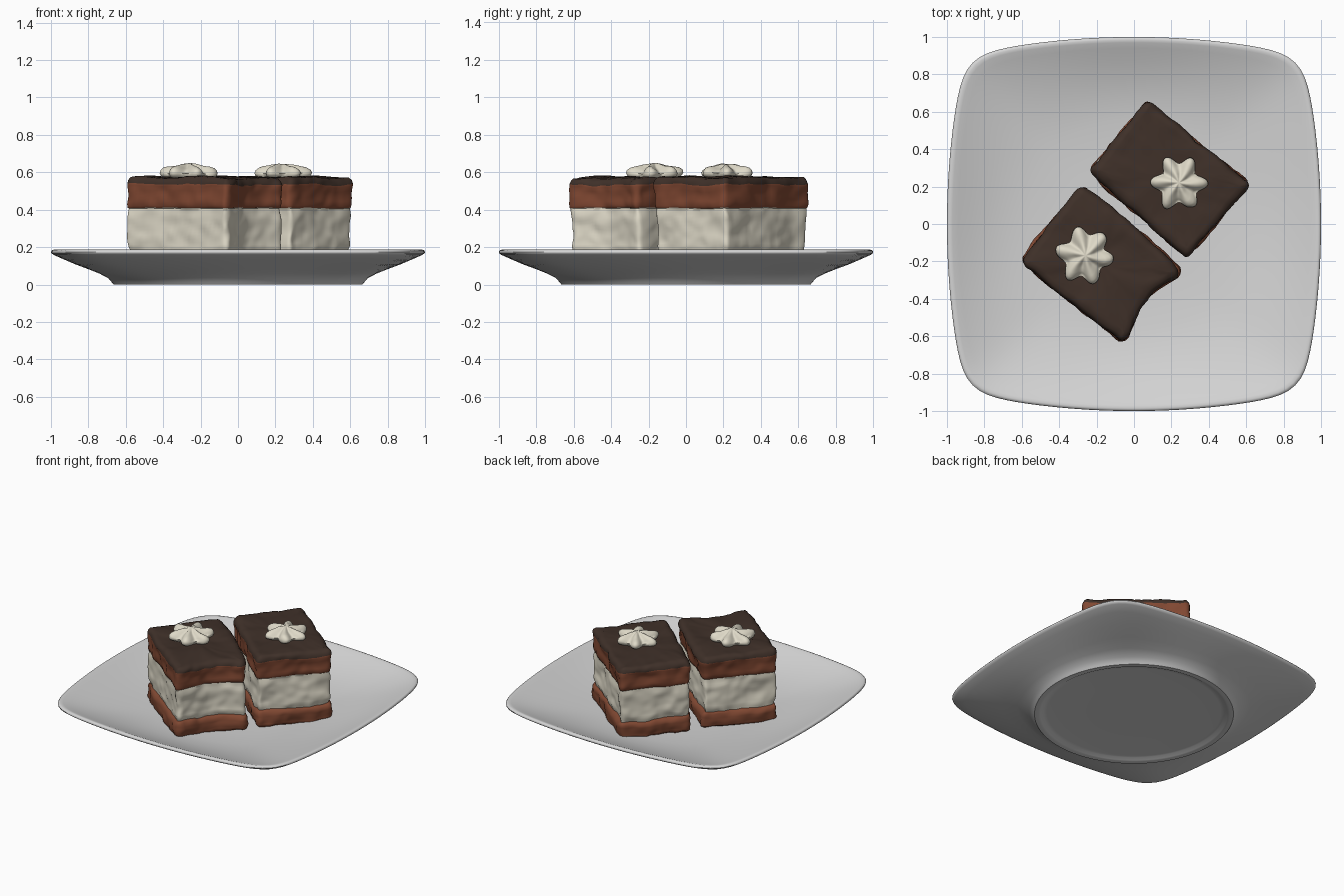
import bpy, bmesh, math
from mathutils import Vector, noise

if "Cube" in bpy.data.objects:
    bpy.data.objects.remove(bpy.data.objects["Cube"])


def material(name, rgb):
    m = bpy.data.materials.new(name)
    m.diffuse_color = (*rgb, 1)
    m.use_nodes = True
    m.node_tree.nodes["Principled BSDF"].inputs["Base Color"].default_value = m.diffuse_color
    return m


PLATE = material("plate grey", (0.66, 0.66, 0.66))
SPONGE = material("sponge brown", (0.22, 0.065, 0.032))
CREAM = material("cream white", (0.74, 0.70, 0.58))
GLAZE = material("dark chocolate", (0.05, 0.030, 0.022))


def loft(name, rings, mats, ring_mats=None, angle=50):
    """Skin closed rings of points; both ends are closed with a fan."""
    bm = bmesh.new()
    vr = [[bm.verts.new(p) for p in r] for r in rings]
    n = len(vr[0])
    for k in range(len(vr) - 1):
        for i in range(n):
            j = (i + 1) % n
            f = bm.faces.new((vr[k][i], vr[k][j], vr[k + 1][j], vr[k + 1][i]))
            f.material_index = ring_mats[k] if ring_mats else 0
    for k, flip in ((0, True), (-1, False)):
        c = bm.verts.new(sum((v.co for v in vr[k]), Vector()) / n)
        for i in range(n):
            a, b = vr[k][i], vr[k][(i + 1) % n]
            f = bm.faces.new((b, a, c) if flip else (a, b, c))
            f.material_index = ring_mats[k] if ring_mats else 0
    me = bpy.data.meshes.new(name)
    bm.to_mesh(me)
    bm.free()
    for m in mats:
        me.materials.append(m)
    ob = bpy.data.objects.new(name, me)
    bpy.context.collection.objects.link(ob)
    bpy.ops.object.select_all(action='DESELECT')
    ob.select_set(True)
    bpy.context.view_layer.objects.active = ob
    bpy.ops.object.shade_smooth_by_angle(angle=math.radians(angle))
    return ob


# ---- plate: bowed square rim blending into a round foot
def square_radius(a):
    c, s = abs(math.cos(a)), abs(math.sin(a))
    lo, hi = 0.5, 1.5
    for _ in range(30):
        r = (lo + hi) / 2
        x, y = r * c, r * s
        if (x + 0.12 * y * y) ** 14 + (y + 0.12 * x * x) ** 14 < 1:
            lo = r
        else:
            hi = r
    return lo


# (radius, height, squareness) from under the middle, round the rim, to the floor
PROFILE = [(0.30, 0.016, 0), (0.58, 0.016, 0), (0.605, 0.014, 0), (0.625, 0.003, 0),
           (0.64, 0.0, 0), (0.665, 0.0, 0), (0.675, 0.012, 0), (0.695, 0.035, 0.05),
           (0.74, 0.058, 0.25), (0.80, 0.082, 0.5), (0.87, 0.108, 0.75),
           (0.94, 0.138, 0.92), (0.985, 0.158, 1), (0.998, 0.167, 1), (1.0, 0.175, 1),
           (0.995, 0.183, 1), (0.985, 0.186, 1), (0.97, 0.182, 1), (0.94, 0.169, 0.97),
           (0.87, 0.139, 0.85), (0.78, 0.107, 0.65), (0.68, 0.08, 0.4),
           (0.56, 0.062, 0.2), (0.4, 0.054, 0), (0.2, 0.05, 0)]
N = 160
angles = [2 * math.pi * i / N for i in range(N)]
rim = [square_radius(a) for a in angles]
loft("plate", [[(t * (1 - b + b * s) * math.cos(a), t * (1 - b + b * s) * math.sin(a), z)
                for a, s in zip(angles, rim)] for t, z, b in PROFILE], [PLATE])


# ---- cakes: layered slabs on a four-cornered outline with wobbly sides
def outline(corners, bows, per=26, radius=0.03):
    pts = []
    c = [Vector((*p, 0)) for p in corners]
    for i in range(4):
        a, b, d = c[i], c[(i + 1) % 4], c[(i + 2) % 4]
        u, w = (b - a).normalized(), (d - b).normalized()
        inward = Vector((-u.y, u.x, 0))
        for k in range(per):
            t = k / (per - 1)
            p = (a + u * radius).lerp(b - u * radius, t)
            pts.append(p + inward * bows[i] * math.sin(math.pi * t))
        for t in (0.25, 0.5, 0.75):      # rounded corner
            pts.append((b - u * radius) * (1 - t) ** 2 + b * 2 * t * (1 - t)
                       + (b + w * radius) * t * t)
    return pts


# (outward offset, height, layer): 0 sponge, 1 cream, 2 glaze
LAYERS = [(-0.01, 0.05, 0), (0.01, 0.065, 0), (0.014, 0.10, 0), (0.012, 0.145, 0),
          (0.0, 0.165, 0), (-0.012, 0.168, 1), (-0.004, 0.20, 1), (-0.006, 0.28, 1),
          (-0.004, 0.36, 1), (-0.008, 0.407, 1), (-0.002, 0.41, 0), (0.004, 0.43, 0),
          (0.006, 0.49, 0), (0.012, 0.525, 0), (0.014, 0.535, 2), (0.008, 0.555, 2),
          (-0.006, 0.57, 2), (-0.03, 0.574, 2)]


def wobble(p):
    amount = 0.3 if 0.39 < p.z < 0.45 else 1.0
    v = noise.noise_vector(p * 6) * 0.016 + noise.noise_vector(p * 17) * 0.008
    v.z *= 0.8 * amount
    return p + v


def cake(name, corners, bows):
    base = outline(corners, bows)
    mid = sum(base, Vector()) / len(base)
    n = len(base)
    normals = []
    for i in range(n):
        d = base[(i + 1) % n] - base[i - 1]
        normals.append(Vector((d.y, -d.x, 0)).normalized())
    rings, mats = [], []
    for (o0, z0, m), (o1, z1, _) in zip(LAYERS, LAYERS[1:] + LAYERS[-1:]):
        steps = max(1, math.ceil((z1 - z0) / 0.016))
        for s in range(steps):
            o, z = o0 + (o1 - o0) * s / steps, z0 + (z1 - z0) * s / steps
            rings.append([wobble(p + q * o + Vector((0, 0, z)))
                          for p, q in zip(base, normals)])
            mats.append(m)
    for f in (0.82, 0.7, 0.55, 0.4, 0.25, 0.1):      # top surface
        rings.append([wobble(mid + (p - mid) * f + Vector((0, 0, 0.574))) for p in base])
        mats.append(2)
    loft(name, rings, [SPONGE, CREAM, GLAZE], mats, 60)


cake("cake_front", [(-0.60, -0.20), (-0.06, -0.62), (0.24, -0.25), (-0.28, 0.19)],
     (0.0, 0.045, -0.01, 0.0))
cake("cake_back", [(0.61, 0.21), (0.07, 0.65), (-0.23, 0.28), (0.28, -0.17)],
     (0.0, 0.0, 0.0, 0.0))


# ---- piped cream stars: six soft twisted lobes, dipping slightly around the middle
STAR = [(0.75, 0.565, 0.8), (0.93, 0.578, 1), (1.0, 0.594, 1), (0.97, 0.608, 1),
        (0.86, 0.621, 1), (0.7, 0.628, 0.9), (0.52, 0.632, 0.8), (0.36, 0.638, 0.7),
        (0.22, 0.643, 0.5), (0.1, 0.646, 0.2)]


def star(name, x, y, radius, phase):
    rings = []
    for t, z, lobe in STAR:
        ring = []
        for i in range(96):
            a = 2 * math.pi * i / 96
            w = math.cos(6 * (a - phase) + 1.2 * (1 - t))
            r = radius * t * (1 - lobe * 0.15 * (1 - w))
            wob = noise.noise(Vector((x + r * math.cos(a), y + r * math.sin(a), z)) * 14)
            r *= 1 + 0.12 * wob
            dip = 0.010 * lobe * (w - 0.6) * min(1, 3 * t) if z > 0.6 else 0
            ring.append((x + r * math.cos(a), y + r * math.sin(a), z + dip + 0.006 * wob))
        rings.append(ring)
    loft(name, rings, [CREAM], None, 80)


star("cream_star_front", -0.26, -0.17, 0.16, math.radians(50))
star("cream_star_back", 0.24, 0.22, 0.15, math.radians(0))
